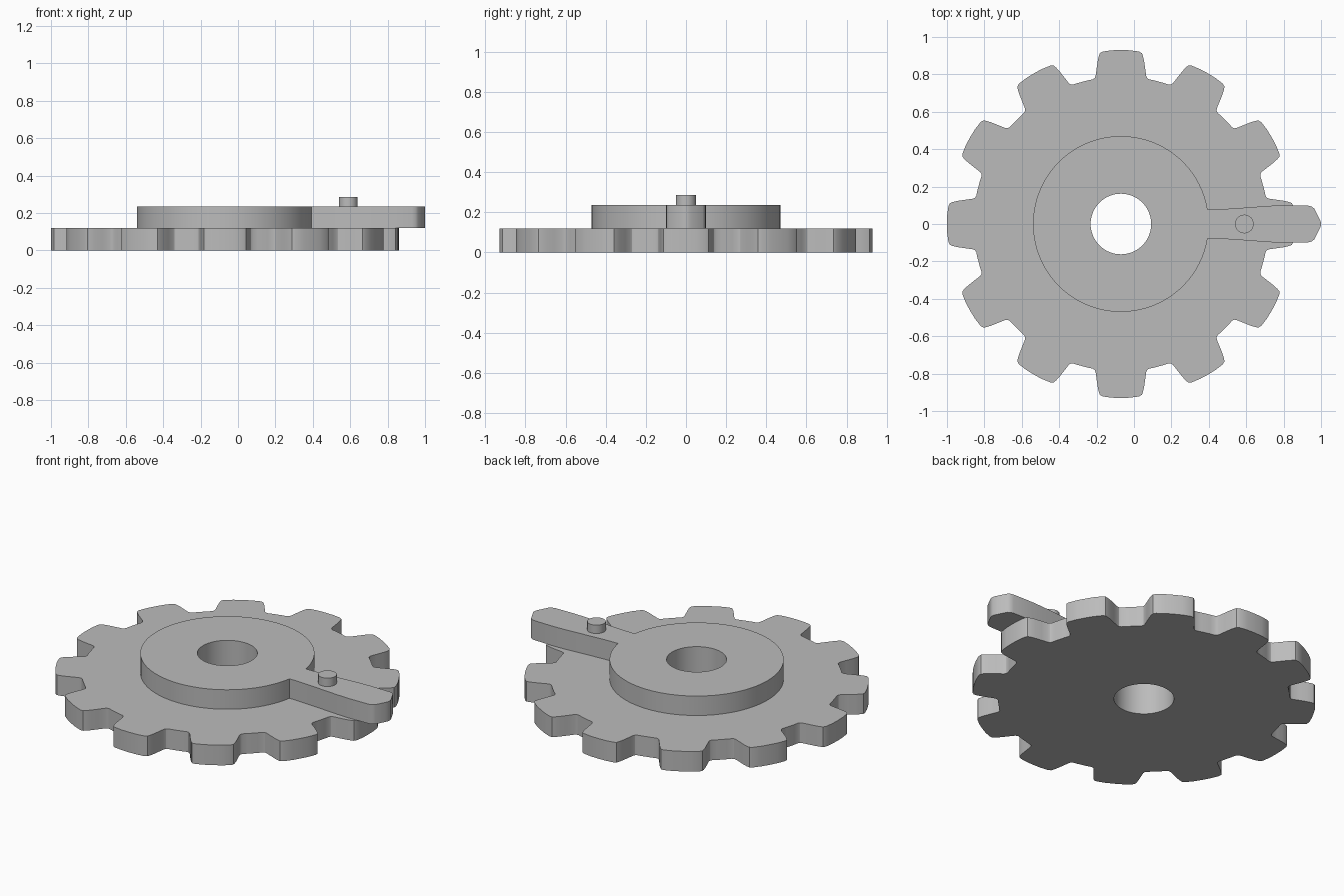
import bpy, bmesh
from math import sin, cos, pi, radians, asin

cube = bpy.data.objects.get("Cube")
if cube:
    bpy.data.objects.remove(cube, do_unlink=True)

CX = -0.07                      # axis of the wheel
GEAR_TOP, HUB_TOP, PIN_TOP = 0.12, 0.236, 0.286
HOLE_R, HUB_R, PIN_R = 0.162, 0.47, 0.05

grey = bpy.data.materials.new("plain grey")
grey.use_nodes = True
grey.diffuse_color = (0.5, 0.5, 0.5, 1)
grey.node_tree.nodes["Principled BSDF"].inputs["Base Color"].default_value = (0.5, 0.5, 0.5, 1)


def arc(cx, r, a0, a1, n):
    """n + 1 points along an arc"""
    return [(cx + r * cos(a0 + (a1 - a0) * i / n), r * sin(a0 + (a1 - a0) * i / n))
            for i in range(n + 1)]


def circle(cx, r, n=64):
    return arc(cx, r, 0, 2 * pi, n)[:-1]


def plate(name, loops, z0, z1):
    """Extrude an outline, with optional holes, from z0 to z1"""
    bm = bmesh.new()
    for loop in loops:
        vs = [bm.verts.new((x, y, z0)) for x, y in loop]
        for a, b in zip(vs, vs[1:] + vs[:1]):
            bm.edges.new((a, b))
    bmesh.ops.triangle_fill(bm, edges=bm.edges[:], use_beauty=True, normal=(0, 0, 1))
    top = bmesh.ops.extrude_face_region(bm, geom=bm.faces[:], use_keep_orig=True)
    moved = [g for g in top["geom"] if isinstance(g, bmesh.types.BMVert)]
    bmesh.ops.translate(bm, verts=moved, vec=(0, 0, z1 - z0))
    bmesh.ops.recalc_face_normals(bm, faces=bm.faces[:])
    mesh = bpy.data.meshes.new(name)
    bm.to_mesh(mesh)
    bm.free()
    mesh.materials.append(grey)
    ob = bpy.data.objects.new(name, mesh)
    bpy.context.collection.objects.link(ob)
    bpy.ops.object.select_all(action='DESELECT')
    ob.select_set(True)
    bpy.context.view_layer.objects.active = ob
    bpy.ops.object.shade_smooth_by_angle(angle=radians(30))
    return ob


# Toothed wheel: half a tooth as (degrees, radius), mirrored and repeated
half = [(0, 0.93), (3, 0.93), (6, 0.927), (7, 0.92), (7.5, 0.905), (8.1, 0.88),
        (8.9, 0.84), (9.7, 0.803), (10.2, 0.793), (11, 0.788), (13, 0.788)]
tooth = [(-a, r) for a, r in half[:0:-1]] + half
outline = []
for k in range(12):
    for a, r in tooth:
        t = radians(30 * k + a)
        outline.append((CX + r * cos(t), r * sin(t)))
plate("toothed_wheel", [outline, circle(CX, HOLE_R)], 0, GEAR_TOP)

# Hub ring with pointer arm in one outline
arm = [(0.48, 0.08), (0.56, 0.085), (0.64, 0.091), (0.72, 0.097), (0.8, 0.1),
       (0.93, 0.098), (0.95, 0.093), (0.963, 0.083), (0.99, 0.03), (0.998, 0.014)]
root = asin(0.077 / HUB_R)
hub = arc(CX, HUB_R, root, 2 * pi - root, 80)
hub += [(x, -y) for x, y in arm] + [(1.0, 0)] + arm[::-1]
plate("hub_and_arm", [hub, circle(CX, HOLE_R)], GEAR_TOP, HUB_TOP)

# Small pin on the arm
plate("arm_pin", [circle(0.59, PIN_R, 32)], HUB_TOP, PIN_TOP)
